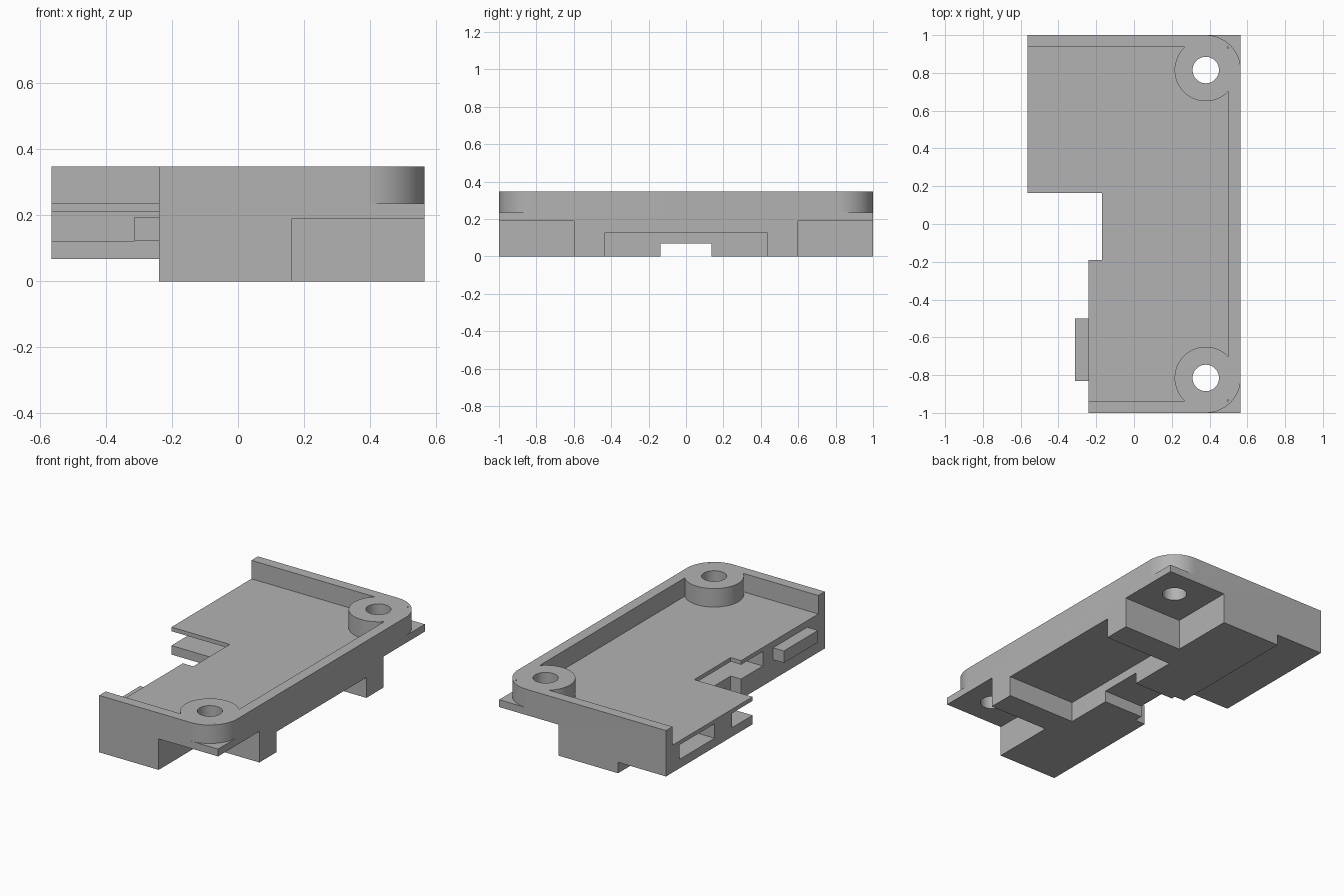
import bpy
import bmesh
from math import cos, sin, pi, radians

cube = bpy.data.objects.get("Cube")
if cube:
    bpy.data.objects.remove(cube, do_unlink=True)

grey = bpy.data.materials.new("plain grey")
grey.use_nodes = True
grey.diffuse_color = (0.45, 0.45, 0.45, 1)
for node in grey.node_tree.nodes:
    if node.type == 'BSDF_PRINCIPLED':
        node.inputs["Base Color"].default_value = grey.diffuse_color


def prism(name, points, z0, z1):
    """Extrude a flat outline from z0 to z1."""
    bm = bmesh.new()
    face = bm.faces.new([bm.verts.new((x, y, z0)) for x, y in points])
    top = bmesh.ops.extrude_face_region(bm, geom=[face])["geom"]
    for v in top:
        if isinstance(v, bmesh.types.BMVert):
            v.co.z = z1
    bmesh.ops.recalc_face_normals(bm, faces=bm.faces)
    mesh = bpy.data.meshes.new(name)
    bm.to_mesh(mesh)
    bm.free()
    mesh.materials.append(grey)
    obj = bpy.data.objects.new(name, mesh)
    bpy.context.collection.objects.link(obj)
    return obj


def box(name, x0, x1, y0, y1, z0, z1):
    return prism(name, [(x0, y0), (x1, y0), (x1, y1), (x0, y1)], z0, z1)


def arc(cx, cy, r, a0, a1, n):
    return [(cx + r * cos(a0 + (a1 - a0) * i / n),
             cy + r * sin(a0 + (a1 - a0) * i / n)) for i in range(n + 1)]


def cylinder(name, cx, cy, r, z0, z1):
    return prism(name, arc(cx, cy, r, 0, 2 * pi, 64)[:-1], z0, z1)


def combine(target, other, operation):
    """Apply a boolean and discard the helper."""
    mod = target.modifiers.new("combine", 'BOOLEAN')
    mod.operation = operation
    mod.solver = 'EXACT'
    mod.object = other
    bpy.context.view_layer.update()
    deps = bpy.context.evaluated_depsgraph_get()
    mesh = bpy.data.meshes.new_from_object(target.evaluated_get(deps))
    target.modifiers.clear()
    target.data = mesh
    bpy.data.objects.remove(other, do_unlink=True)


RIGHT, BACK, WING, SIDE = 0.565, 1.0, -0.565, -0.24
FLOOR, TOP = 0.235, 0.348
BOSS_X, BOSS_Y, CORNER = 0.38, 0.815, 0.185

# Main body with the wing at the back
body = prism("tray_body", [
    (WING, BACK), (WING, 0.163), (-0.17, 0.163), (-0.17, -0.19),
    (SIDE, -0.19), (SIDE, -BACK), (RIGHT, -BACK), (RIGHT, BACK)], 0, FLOOR)

# Raised rim with rounded outer corners
rim = prism("rim", [(WING, BACK)]
            + arc(BOSS_X, BOSS_Y, CORNER, pi / 2, 0, 16)
            + arc(BOSS_X, -BOSS_Y, CORNER, 0, -pi / 2, 16)
            + [(SIDE, -BACK), (SIDE, -0.937), (0.5, -0.937),
               (0.5, 0.937), (WING, 0.937)], FLOOR, TOP)

# Screw bosses join the rim
for s in (-1, 1):
    combine(rim, cylinder("boss", BOSS_X, s * BOSS_Y, 0.165, FLOOR, TOP), 'UNION')
combine(body, rim, 'UNION')

# Underside: wing relief, long recess, cable channel
cuts = [
    box("wing_relief", -0.8, SIDE, 0.1, 1.2, -0.2, 0.067),
    box("recess", 0.1, 0.8, -0.435, 0.435, -0.2, 0.125),
    box("channel", -0.4, 0.3, -0.137, 0.137, -0.2, 0.07),
    # Side slots
    box("wing_window", -0.8, -0.15, 0.53, 0.87, 0.122, 0.21),
    box("side_slot", -0.8, 0.05, -0.40, 0.36, 0.122, 0.21),
]
# Corner notches and screw holes
for s in (-1, 1):
    y0, y1 = sorted((s * 0.6, s * 1.2))
    cuts.append(box("corner_notch", 0.163, 0.8, y0, y1, -0.2, 0.19))
    cuts.append(cylinder("screw_hole", BOSS_X, s * BOSS_Y, 0.07, 0.1, 0.6))
for cutter in cuts:
    combine(body, cutter, 'DIFFERENCE')

# Merge leftover coplanar seams
bm = bmesh.new()
bm.from_mesh(body.data)
bmesh.ops.remove_doubles(bm, verts=bm.verts, dist=0.0001)
bmesh.ops.dissolve_limit(bm, angle_limit=radians(0.5),
                         verts=bm.verts, edges=bm.edges)
bm.to_mesh(body.data)
bm.free()

# Locating tab on the side
tab = box("side_tab", -0.313, SIDE, -0.83, -0.5, 0.122, 0.195)

bpy.ops.object.select_all(action='DESELECT')
body.select_set(True)
bpy.context.view_layer.objects.active = body
bpy.ops.object.shade_smooth_by_angle(angle=radians(30))
